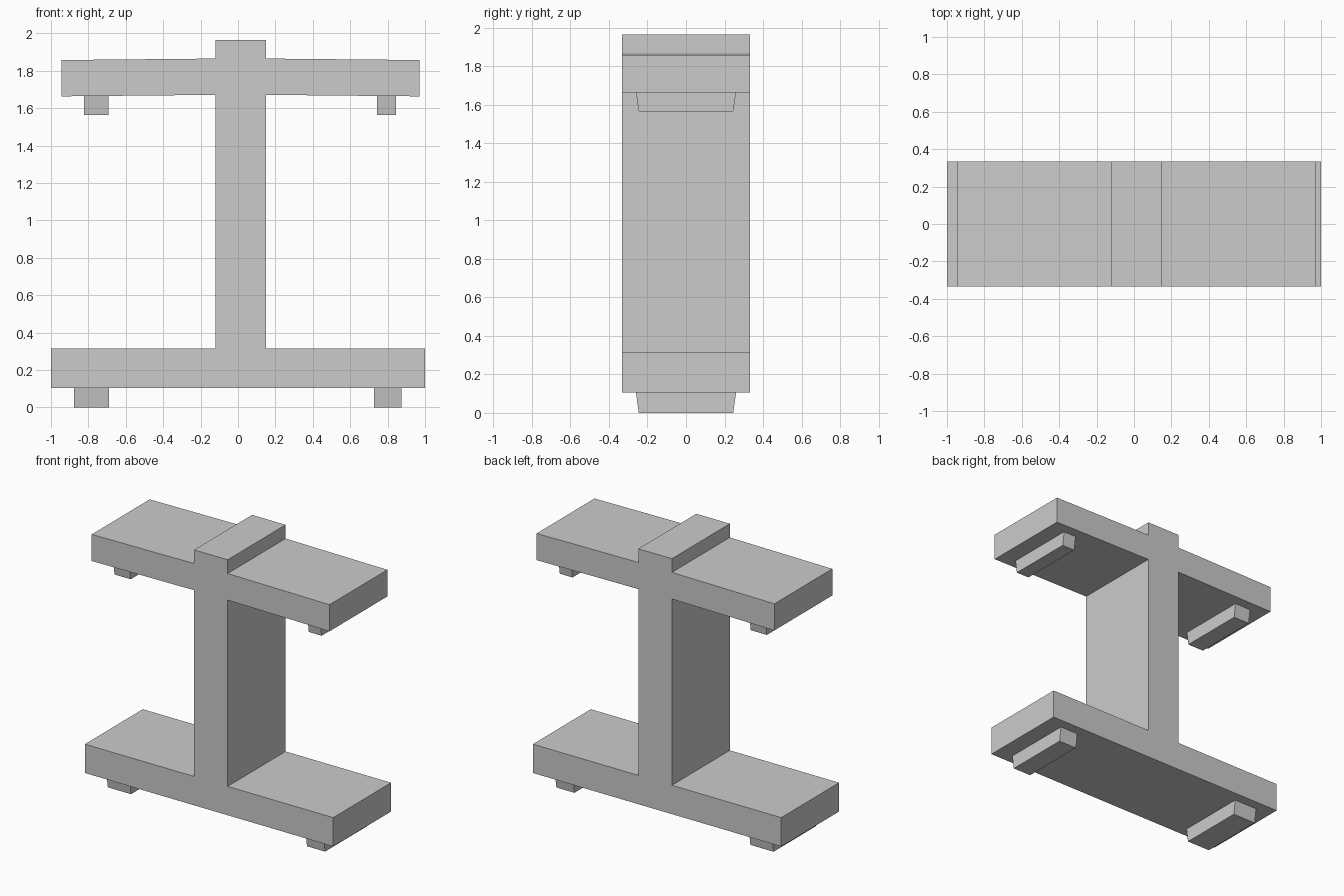
import bpy

if "Cube" in bpy.data.objects:
    bpy.data.objects.remove(bpy.data.objects["Cube"])

HALF_DEPTH = 0.333


def make_mesh(name, verts, faces):
    mesh = bpy.data.meshes.new(name)
    mesh.from_pydata(verts, [], faces)
    mesh.update()
    obj = bpy.data.objects.new(name, mesh)
    bpy.context.collection.objects.link(obj)
    return obj


def prism(name, profile, front, back):
    """Join an x/z profile between two y positions; front/back give |y| per point."""
    n = len(profile)
    verts = [(x, -y, z) for (x, z), y in zip(profile, front)]
    verts += [(x, y, z) for (x, z), y in zip(profile, back)]
    faces = [list(range(n)), list(range(2 * n - 1, n - 1, -1))]
    faces += [[i, i + n, (i + 1) % n + n, (i + 1) % n] for i in range(n)]
    # side quads wind outward for a counter-clockwise profile seen from the front
    return make_mesh(name, verts, faces)


# Frame: base, column and slightly drooping upper arms as one extruded profile
frame = [
    (-1, 0.105), (1, 0.105), (1, 0.315), (0.15, 0.315),
    (0.15, 1.671), (0.97, 1.663), (0.97, 1.857), (0.15, 1.865),
    (0.15, 1.965), (-0.12, 1.965), (-0.12, 1.865), (-0.945, 1.857),
    (-0.945, 1.663), (-0.12, 1.671), (-0.12, 0.315), (-1, 0.315),
]
depth = [HALF_DEPTH] * len(frame)
prism("frame", frame, depth, depth)


# Pads: bars under base and arms, with ends slanting inward towards the bottom
def pad(name, x0, x1, z0, z1):
    ends = [0.245, 0.245, 0.26, 0.26]
    prism(name, [(x0, z0), (x1, z0), (x1, z1), (x0, z1)], ends, ends)


pad("base_pad_left", -0.877, -0.69, 0, 0.105)
pad("base_pad_right", 0.727, 0.873, 0, 0.105)
pad("arm_pad_left", -0.823, -0.693, 1.564, 1.666)
pad("arm_pad_right", 0.742, 0.845, 1.564, 1.666)
